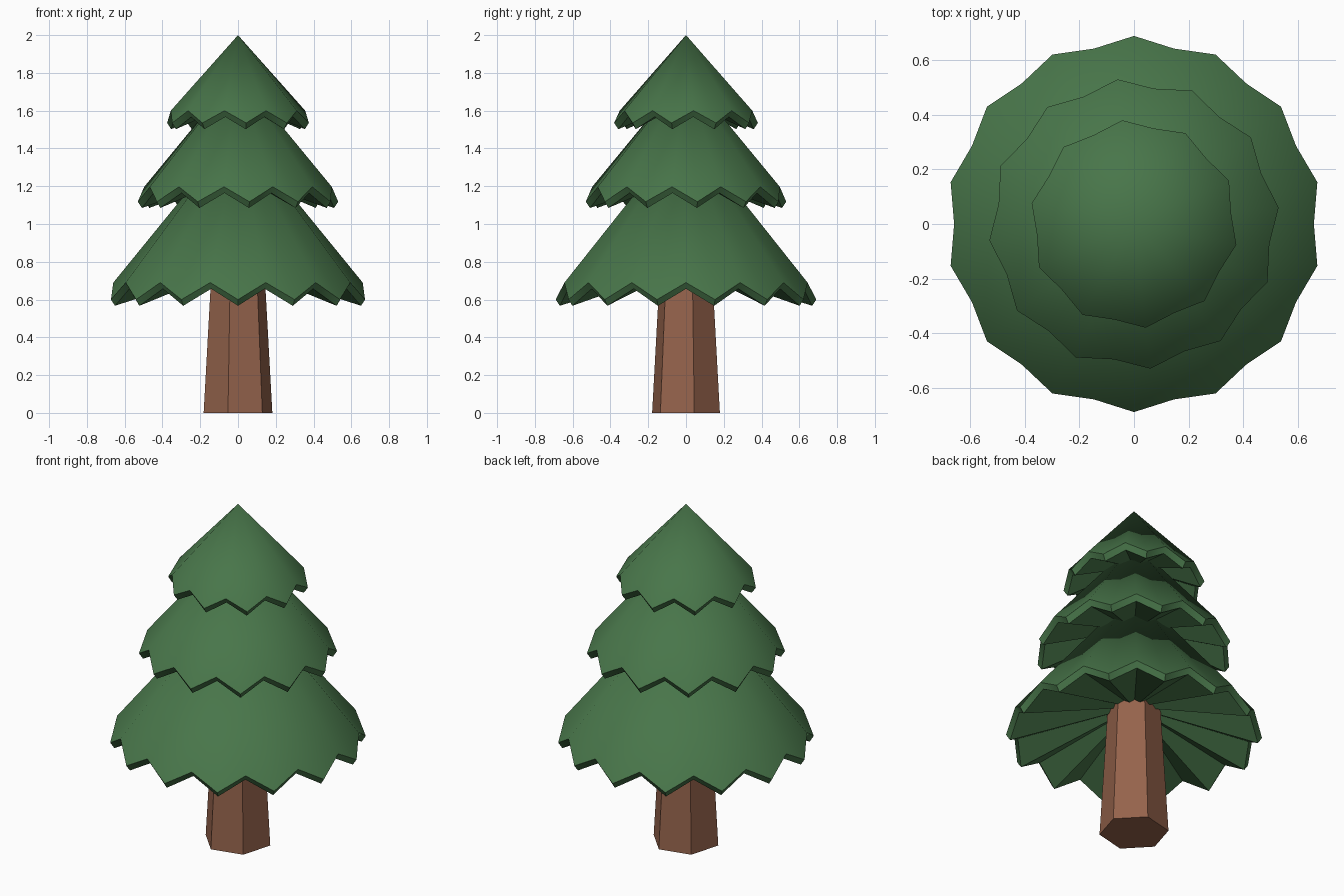
import bpy, bmesh, math

if "Cube" in bpy.data.objects:
    bpy.data.objects.remove(bpy.data.objects["Cube"])


def material(name, rgb):
    m = bpy.data.materials.new(name)
    m.diffuse_color = (*rgb, 1)
    m.use_nodes = True
    m.node_tree.nodes["Principled BSDF"].inputs["Base Color"].default_value = m.diffuse_color
    return m


GREEN = material("pine green", (0.065, 0.18, 0.068))
BROWN = material("bark brown", (0.30, 0.125, 0.072))


def finish(bm, name, mat):
    bmesh.ops.recalc_face_normals(bm, faces=bm.faces)
    me = bpy.data.meshes.new(name)
    bm.to_mesh(me)
    bm.free()
    me.materials.append(mat)
    ob = bpy.data.objects.new(name, me)
    bpy.context.collection.objects.link(ob)
    return ob


def tier(name, teeth, turn, apex, tip, valley, under):
    """Toothed cone; tip and valley are (radius, z) on the outer rim."""
    bm = bmesh.new()
    top = bm.verts.new((0, 0, apex))
    bottom = bm.verts.new((0, 0, under))
    n = teeth * 2
    outer, inner = [], []
    for i in range(n):
        a = math.radians(90 + turn) + math.tau * i / n
        r, z = valley if i % 2 else tip
        c, s = math.cos(a), math.sin(a)
        outer.append(bm.verts.new((r * c, r * s, z)))
        inner.append(bm.verts.new(((r - 0.022) * c, (r - 0.022) * s, z - 0.033)))
    for i in range(n):
        j = (i + 1) % n
        bm.faces.new((top, outer[i], outer[j]))
        bm.faces.new((outer[i], inner[i], inner[j], outer[j]))
        bm.faces.new((bottom, inner[j], inner[i]))
    ob = finish(bm, name, mat=GREEN)
    bpy.ops.object.select_all(action='DESELECT')
    bpy.context.view_layer.objects.active = ob
    ob.select_set(True)
    bpy.ops.object.shade_smooth_by_angle(angle=math.radians(45))


# Foliage
tier("lower_branches", 14, 0, 1.50, (0.69, 0.60), (0.66, 0.69), 0.78)
tier("middle_branches", 12, 6.5, 1.80, (0.534, 1.118), (0.502, 1.197), 1.26)
tier("top_branches", 10, 6.5, 2.00, (0.383, 1.535), (0.358, 1.60), 1.65)

# Tapered six-sided trunk
bm = bmesh.new()
rings = []
for r, z in ((0.187, 0), (0.137, 0.88)):
    rings.append([bm.verts.new((r * math.cos(a), r * math.sin(a), z))
                  for a in (math.radians(13.5 + 60 * k) for k in range(6))])
bm.faces.new(rings[0][::-1])
bm.faces.new(rings[1])
for k in range(6):
    j = (k + 1) % 6
    bm.faces.new((rings[0][k], rings[0][j], rings[1][j], rings[1][k]))
finish(bm, "trunk", BROWN)
